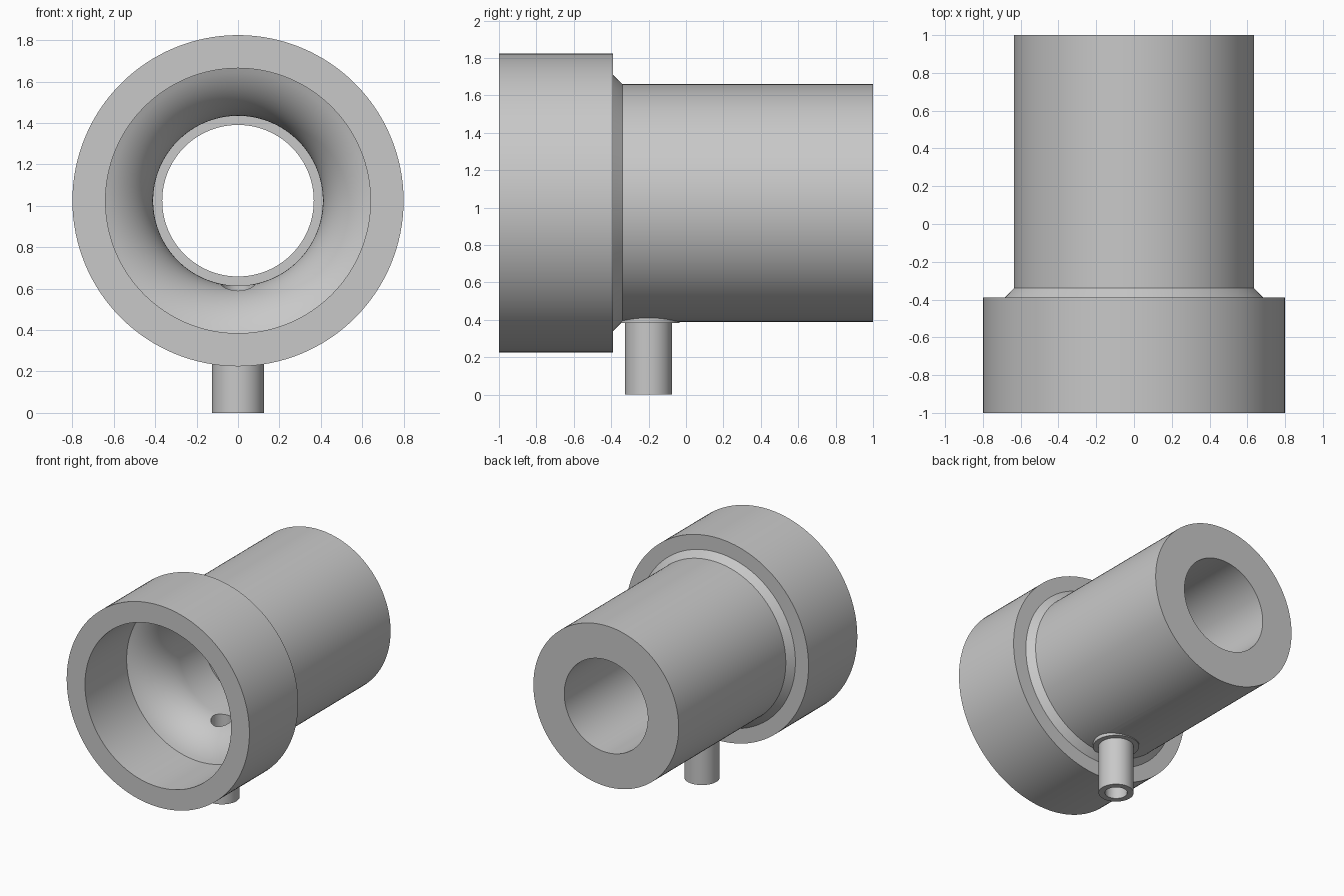
import bpy, bmesh, math
from mathutils import Matrix, Vector

if "Cube" in bpy.data.objects:
    bpy.data.objects.remove(bpy.data.objects["Cube"], do_unlink=True)

AXIS_Z = 1.025
PORT_Y = -0.2

grey = bpy.data.materials.new("plain grey")
grey.use_nodes = True
colour = (0.58, 0.58, 0.58, 1)
grey.diffuse_color = colour
grey.node_tree.nodes["Principled BSDF"].inputs["Base Color"].default_value = colour


def finish(bm, name):
    bmesh.ops.recalc_face_normals(bm, faces=bm.faces)
    mesh = bpy.data.meshes.new(name)
    bm.to_mesh(mesh)
    bm.free()
    mesh.materials.append(grey)
    obj = bpy.data.objects.new(name, mesh)
    bpy.context.collection.objects.link(obj)
    return obj


def revolve(name, profile, steps=128):
    """Spin a closed (radius, y) profile around the pipe axis."""
    bm = bmesh.new()
    verts = [bm.verts.new((r, y, AXIS_Z)) for r, y in profile]
    edges = [bm.edges.new((a, b)) for a, b in zip(verts, verts[1:] + verts[:1])]
    bmesh.ops.spin(bm, geom=verts + edges, cent=(0, 0, AXIS_Z), axis=(0, 1, 0),
                   angle=math.tau, steps=steps, use_merge=True)
    bmesh.ops.remove_doubles(bm, verts=bm.verts, dist=1e-5)
    return finish(bm, name)


def upright_cylinder(name, radius, z0, z1, segments=64):
    bm = bmesh.new()
    bmesh.ops.create_cone(bm, cap_ends=True, segments=segments, radius1=radius,
                          radius2=radius, depth=z1 - z0,
                          matrix=Matrix.Translation(Vector((0, PORT_Y, (z0 + z1) / 2))))
    return finish(bm, name)


def boolean(target, tool, operation):
    mod = target.modifiers.new(operation, 'BOOLEAN')
    mod.object = tool
    mod.operation = operation
    mod.solver = 'EXACT'
    bpy.context.view_layer.objects.active = target
    bpy.ops.object.modifier_apply(modifier=mod.name)
    bpy.data.objects.remove(tool, do_unlink=True)


# Bellmouth: an arc from the socket floor that runs tangent into the throat
ARC, THROAT, SOCKET, BELL_END = 0.35, 0.41, 0.64, -0.15
sweep = math.acos(1 - (SOCKET - THROAT) / ARC)
bell = [(THROAT + ARC * (1 - math.cos(a)), BELL_END - ARC * math.sin(a))
        for a in (sweep * (1 - i / 16) for i in range(17))]

# Pipe with socket flange, chamfered shoulder and stepped bore
body = revolve("pipe_body", [(SOCKET, -1), (0.8, -1), (0.8, -0.39), (0.685, -0.39),
                             (0.636, -0.34), (0.636, 1), (0.366, 1), (0.366, 0.15),
                             (THROAT, 0.15)] + bell[::-1])

# Drain port below, with its collar and through hole
boolean(body, upright_cylinder("port_collar", 0.165, 0.383, 0.5), 'UNION')
boolean(body, upright_cylinder("drain_tube", 0.126, 0, 0.48), 'UNION')
boolean(body, upright_cylinder("port_hole", 0.08, -0.1, 0.9), 'DIFFERENCE')

bpy.ops.object.select_all(action='DESELECT')
body.select_set(True)
bpy.context.view_layer.objects.active = body
bpy.ops.object.shade_smooth_by_angle(angle=math.radians(30))
